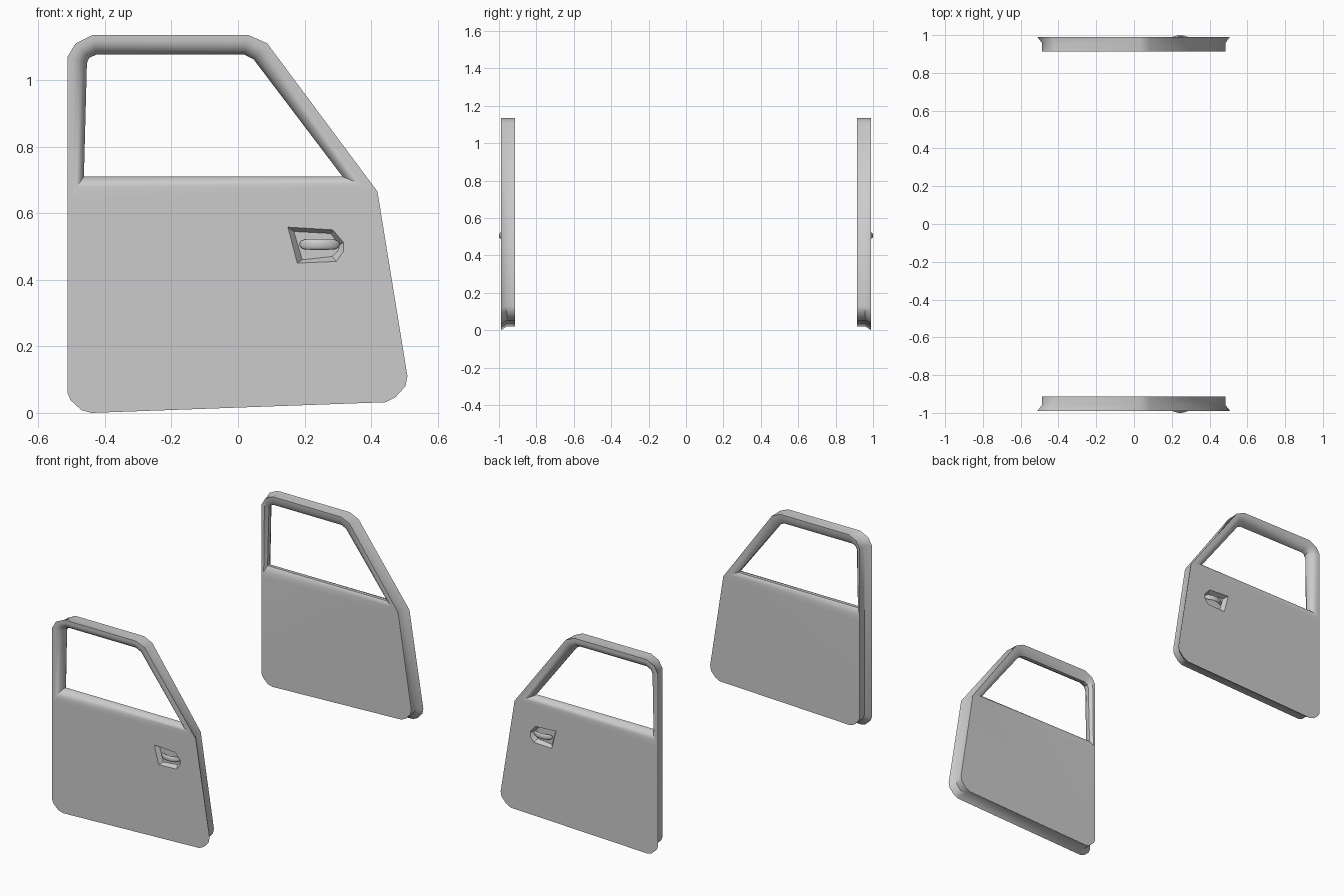
import bpy, bmesh, math

if "Cube" in bpy.data.objects:
    bpy.data.objects.remove(bpy.data.objects["Cube"])

# Door outline (x, z): lower panel runs from the slanted front corner round to the rear belt corner
LOWER = [(.509, .11), (.503, .08), (.473, .047), (.443, .032),
         (-.44, 0), (-.47, .008), (-.503, .038), (-.512, .06)]
UPPER = [(-.512, .64), (-.512, 1.07), (-.488, 1.11), (-.437, 1.135),
         (.032, 1.135), (.088, 1.11), (.419, .665)]
# Window opening, matched point for point with UPPER
WINDOW = [(-.463, .71), (-.454, 1.05), (-.448, 1.066), (-.425, 1.077),
          (.017, 1.077), (.047, 1.062), (.314, .71)]
# Handle recess: rim and floor
HOLE = [(.150, .558), (.285, .550), (.317, .512), (.317, .485), (.295, .455), (.178, .450)]
FLOOR = [(.168, .545), (.278, .539), (.305, .506), (.302, .490), (.284, .470), (.193, .460)]
Y_OUT, Y_IN = -.99, -.914


def inset(pts):
    """Outline of the narrower inner body behind the outer skin."""
    return [(x * .95, z + .02 * (1 - z / 1.135)) for x, z in pts]


def lerp(a, b, t):
    return [(p[0] + (q[0] - p[0]) * t, p[1] + (q[1] - p[1]) * t) for p, q in zip(a, b)]


def loop(bm, pts, y, side):
    return [bm.verts.new((x, y * side, z)) for x, z in pts]


def bridge(bm, a, b):
    n = len(a)
    for i in range(n):
        j = (i + 1) % n
        bm.faces.new((a[i], a[j], b[j], b[i]))


def finish(bm, name, angle):
    bmesh.ops.recalc_face_normals(bm, faces=bm.faces[:])
    me = bpy.data.meshes.new(name)
    bm.to_mesh(me)
    bm.free()
    ob = bpy.data.objects.new(name, me)
    bpy.context.collection.objects.link(ob)
    bpy.ops.object.select_all(action='DESELECT')
    ob.select_set(True)
    bpy.context.view_layer.objects.active = ob
    bpy.ops.object.shade_smooth_by_angle(angle=math.radians(angle))
    return ob


def make_door(name, side):
    bm = bmesh.new()
    nu = len(UPPER)
    # Outer skin edge, stepped rim, inner body edge
    full = UPPER + LOWER
    skin = loop(bm, full, Y_OUT, side)
    step = loop(bm, inset(full), -.958, side)
    back = loop(bm, inset(full), Y_IN, side)
    bridge(bm, skin, step)
    bridge(bm, step, back)

    # Window frame and sill roll inward to the opening, outside and inside
    prev = skin[:nu]
    for t, y in ((.3, -.99), (.55, -.986), (.8, -.975), (1, -.955)):
        ring = loop(bm, lerp(UPPER, WINDOW, t), y, side)
        bridge(bm, prev, ring)
        prev = ring
    opening = prev
    prev = back[:nu]
    for t, y in ((.5, -.916), (1, -.935)):
        ring = loop(bm, lerp(inset(UPPER), WINDOW, t), y, side)
        bridge(bm, prev, ring)
        prev = ring
    bridge(bm, opening, prev)

    # Inner panel
    bm.faces.new([back[0]] + back[nu - 1:])

    # Handle recess walls and floor
    hole = loop(bm, HOLE, Y_OUT, side)
    floor = loop(bm, FLOOR, -.966, side)
    bridge(bm, hole, floor)
    bm.faces.new(floor)

    # Outer panel with the recess cut out
    edges = []
    for ring in ([skin[0]] + skin[nu - 1:], hole):
        for i, v in enumerate(ring):
            edges.append(bm.edges.get((v, ring[i - 1])))
    bmesh.ops.triangle_fill(bm, use_beauty=True, edges=edges, normal=(0, -side, 0))
    return finish(bm, name, 35)


def make_handle(name, side):
    # Bowed pull bar with rounded ends
    bm = bmesh.new()
    rings, steps, n = [], 14, 12
    for i in range(steps + 1):
        s = -math.cos(math.pi * i / steps) * .995
        r = (1 - s ** 6) ** .5
        yc = -.993 + .022 * s * s
        rings.append([bm.verts.new((.245 + .06 * s,
                                    side * (yc + .007 * r * math.sin(a)),
                                    .506 + .016 * r * math.cos(a)))
                      for a in (2 * math.pi * k / n for k in range(n))])
    for a, b in zip(rings, rings[1:]):
        bridge(bm, a, b)
    bm.faces.new(rings[0])
    bm.faces.new(rings[-1])
    return finish(bm, name, 50)


for label, side in (("front", 1), ("back", -1)):
    make_door(label + "_door", side)
    make_handle(label + "_door_handle", side)
